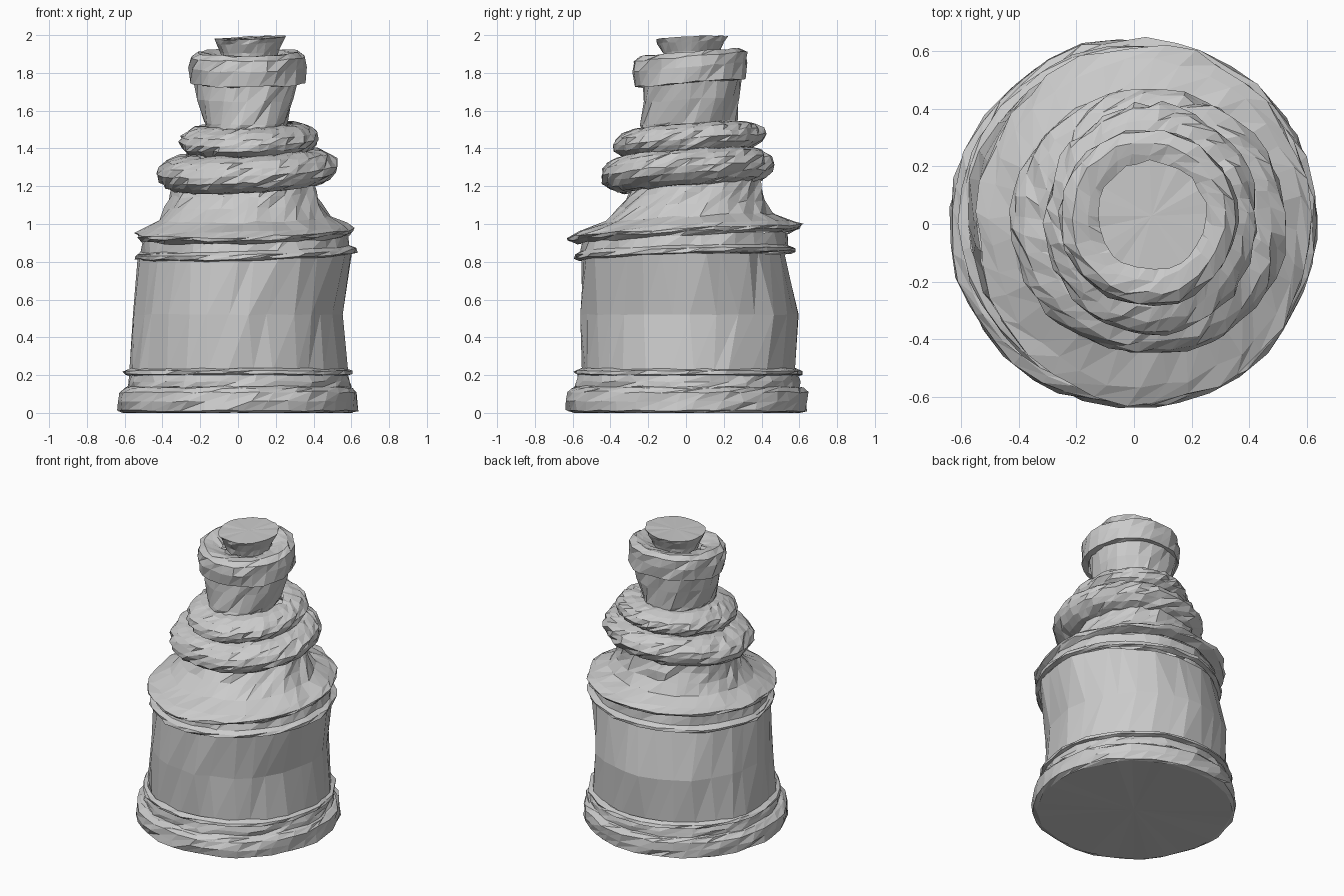
import bpy
import bmesh
import random
from math import cos, sin, pi, tau
from mathutils import Vector

random.seed(7)
default_cube = bpy.data.objects.get("Cube")
if default_cube:
    bpy.data.objects.remove(default_cube, do_unlink=True)

stone = bpy.data.materials.new("grey_stone")
stone.use_nodes = True
stone_colour = (0.6, 0.6, 0.6, 1)
stone.diffuse_color = stone_colour
stone.node_tree.nodes["Principled BSDF"].inputs["Base Color"].default_value = stone_colour


def wobble(amount):
    return random.uniform(-amount, amount)


def carved_part(name, profile, low, high=None, bend=(0, 0), tilt=(0, 0), caps=(),
                rough=0.011, sides=36, twist=0.0):
    """Loft rough, leaning rings along a (height, width radius, optional depth radius) profile."""
    low, high, bend = Vector(low), Vector(high or low), Vector(bend)
    first, last = profile[0][0], profile[-1][0]
    bm = bmesh.new()
    rings = []
    for row, (height, width, *depth) in enumerate(profile):
        t = (height - first) / (last - first)
        centre = low.lerp(high, t) + bend * sin(pi * t)
        ring = []
        for i in range(sides):
            angle = tau * (i + wobble(0.25)) / sides + twist * row
            bump = wobble(rough)
            x = (width + bump) * cos(angle)
            y = ((depth[0] if depth else width) + bump) * sin(angle)
            z = height + tilt[0] * x + tilt[1] * y + wobble(rough * 0.5)
            ring.append(bm.verts.new((centre.x + x, centre.y + y, max(z, 0))))
        rings.append(ring)
    for lower, upper in zip(rings, rings[1:]):
        for i in range(sides):
            j = (i + 1) % sides
            bm.faces.new((lower[i], lower[j], upper[j]))
            bm.faces.new((lower[i], upper[j], upper[i]))
    # Fan caps on the ends that stay in sight
    for end in caps:
        ring = rings[end]
        hub = bm.verts.new(sum((v.co for v in ring), Vector()) / sides)
        for i in range(sides):
            bm.faces.new((hub, ring[i], ring[(i + 1) % sides]))
    bmesh.ops.recalc_face_normals(bm, faces=bm.faces)
    mesh = bpy.data.meshes.new(name)
    bm.to_mesh(mesh)
    bm.free()
    mesh.materials.append(stone)
    bpy.context.collection.objects.link(bpy.data.objects.new(name, mesh))


def bulge(bottom, top, inner, width, depth, steps=8):
    """Rounded cushion outline between two heights."""
    rows = []
    for k in range(steps + 1):
        angle = pi * k / steps
        height = (bottom + top) / 2 - cos(angle) * (top - bottom) / 2
        rows.append((height, *(inner + (outer - inner) * sin(angle) for outer in (width, depth))))
    return rows


# Foot slab with a stepped band and thin rim
carved_part("foot", [(0, 0.61), (0.012, 0.635), (0.06, 0.64), (0.11, 0.636), (0.132, 0.61),
                     (0.14, 0.585)], (0, 0.005), caps=(0,), rough=0.01, twist=0.05)
carved_part("foot_band", [(0.135, 0.593), (0.165, 0.59), (0.205, 0.58)], (0.003, 0.01), rough=0.009)
carved_part("foot_rim", [(0.197, 0.575), (0.205, 0.604), (0.222, 0.604), (0.235, 0.57)],
            (0, 0.015), rough=0.008)

# Broad drum with long uneven facets
carved_part("drum", [(0.225, 0.583, 0.56), (0.52, 0.553, 0.578), (0.845, 0.565, 0.54)],
            (0, 0.015), (0.042, -0.01), bend=(-0.02, 0.018), rough=0.011, sides=30)

# Moulding above the drum, the brim and the sloping shoulder
carved_part("drum_rim", [(0.825, 0.555), (0.834, 0.583), (0.852, 0.583), (0.87, 0.55),
                         (0.935, 0.542)], (0.043, -0.005), tilt=(0.03, 0.03), rough=0.009)
carved_part("brim", [(0.925, 0.545, 0.555), (0.945, 0.574, 0.612), (0.962, 0.578, 0.622),
                     (0.985, 0.54, 0.57), (1.03, 0.455, 0.45), (1.1, 0.41, 0.385),
                     (1.16, 0.382, 0.36), (1.22, 0.365, 0.335)],
            (0.037, -0.01), (0.025, 0.06), tilt=(0.025, 0.05), rough=0.013, twist=0.04)

# Two cushion rings and the waist between them
carved_part("lower_ring", bulge(1.188, 1.382, 0.325, 0.477, 0.458), (0.052, 0.005),
            tilt=(0.05, 0.07), rough=0.012, sides=44, twist=0.04)
carved_part("waist", [(1.35, 0.33), (1.385, 0.325)], (0.055, 0.01), tilt=(0.04, 0.06))
carved_part("upper_ring", bulge(1.36, 1.527, 0.225, 0.366, 0.402), (0.06, 0.015),
            tilt=(0.03, 0.075), rough=0.012, sides=44, twist=0.04)

# Flared neck
carved_part("neck", [(1.505, 0.213, 0.26), (1.54, 0.22, 0.26), (1.66, 0.257, 0.256),
                     (1.77, 0.275, 0.262)],
            (0.036, 0.018), (0.043, 0.038), tilt=(0, 0.06), rough=0.01, sides=22, twist=0.1)

# Thick collar with a recessed top
carved_part("collar", [(1.745, 0.262), (1.747, 0.3), (1.83, 0.307), (1.885, 0.3),
                       (1.91, 0.265), (1.902, 0.22), (1.88, 0.15)],
            (0.05, 0.022), tilt=(0.01, 0.08), rough=0.01, sides=26, twist=0.08)

# Flared stopper
carved_part("stopper", [(1.87, 0.14), (1.91, 0.152), (1.96, 0.178), (1.986, 0.19)],
            (0.062, 0.028), tilt=(0.04, 0.04), caps=(-1,), rough=0.006, sides=24)
